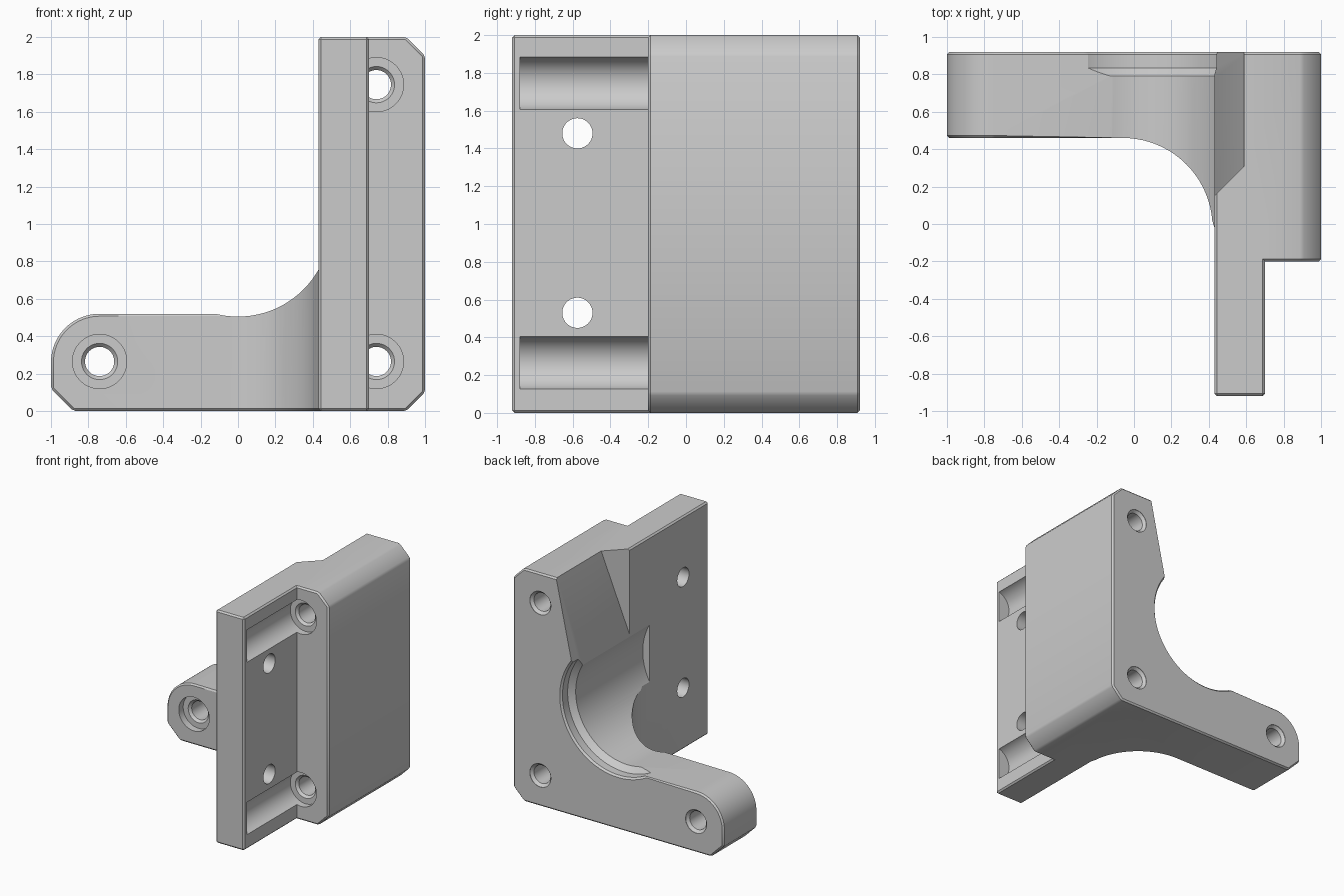
import bpy, bmesh, math
from mathutils import Vector, Matrix

old = bpy.data.objects.get("Cube")
if old:
    bpy.data.objects.remove(old, do_unlink=True)

grey = bpy.data.materials.new("plain grey")
grey.use_nodes = True
colour = (0.6, 0.6, 0.6, 1)
grey.diffuse_color = colour
grey.node_tree.nodes["Principled BSDF"].inputs["Base Color"].default_value = colour


def make(name, bm):
    bmesh.ops.recalc_face_normals(bm, faces=bm.faces)
    mesh = bpy.data.meshes.new(name)
    bm.to_mesh(mesh)
    bm.free()
    mesh.materials.append(grey)
    ob = bpy.data.objects.new(name, mesh)
    bpy.context.collection.objects.link(ob)
    return ob


def extrude(name, points, along):
    """Close a polygon of 3D points and extrude it along a vector."""
    bm = bmesh.new()
    face = bm.faces.new([bm.verts.new(p) for p in points])
    new = bmesh.ops.extrude_face_region(bm, geom=[face])["geom"]
    bmesh.ops.translate(bm, vec=along, verts=[v for v in new if isinstance(v, bmesh.types.BMVert)])
    return make(name, bm)


def lathe(name, profile, x, z, steps=64):
    """Turn (radius, y) points about a y-axis through x, z; both ends are capped."""
    bm = bmesh.new()
    rings = []
    for r, y in profile:
        angles = [2 * math.pi * (i + 0.5) / steps for i in range(steps)]
        rings.append([bm.verts.new((x + r * math.cos(a), y, z + r * math.sin(a))) for a in angles])
    for a, b in zip(rings, rings[1:]):
        for i in range(steps):
            j = (i + 1) % steps
            bm.faces.new((a[i], a[j], b[j], b[i]))
    bm.faces.new(rings[0])
    bm.faces.new(rings[-1])
    return make(name, bm)


def arc(cx, cy, r, start, end, steps=20):
    turn = [math.radians(start + (end - start) * i / steps) for i in range(steps + 1)]
    return [(cx + r * math.cos(t), cy + r * math.sin(t)) for t in turn]


def boolean(target, tool, operation="DIFFERENCE"):
    mod = target.modifiers.new("cut", "BOOLEAN")
    mod.operation, mod.solver, mod.object = operation, "EXACT", tool
    bpy.context.view_layer.objects.active = target
    bpy.ops.object.modifier_apply(modifier=mod.name)
    bpy.data.objects.remove(tool, do_unlink=True)


# Body: plan outline crossed with front outline
plan = [(-1, 0.92), (-1, 0.46)] + arc(-0.06, -0.02, 0.48, 90, 0)
plan[-1] = (0.43, -0.02)
plan += [(0.43, -0.92), (0.7, -0.92), (0.7, -0.2), (1, -0.2), (1, 0.92)]
front = [(-0.88, 0), (0.9, 0), (1, 0.1), (1, 1.9), (0.9, 2), (0.43, 2), (0.43, 0.9), (0, 0.52)]
front += arc(-0.74, 0.26, 0.26, 90, 180) + [(-1, 0.12)]
body = extrude("bracket_body", [(x, y, -0.5) for x, y in plan], (0, 0, 3))
outline = extrude("front_outline", [(x, -1.5, z) for x, z in front], (0, 3, 0))
boolean(body, outline, "INTERSECT")

# Small chamfer on the outer edges
bm = bmesh.new()
bm.from_mesh(body.data)
bmesh.ops.remove_doubles(bm, verts=bm.verts, dist=0.0005)
bmesh.ops.dissolve_limit(bm, angle_limit=0.01, verts=bm.verts, edges=bm.edges)


def outside(v):
    return math.hypot(v.co.x, v.co.z - 1) > 0.56


sharp = [e for e in bm.edges if len(e.link_faces) == 2 and e.calc_face_angle_signed() > 0.6
         and any(outside(v) for v in e.verts)]
bmesh.ops.bevel(bm, geom=sharp, offset=0.013, offset_type="OFFSET", segments=1,
                affect="EDGES", profile=0.5, clamp_overlap=False)
bm.to_mesh(body.data)
bm.free()

# Large stepped bore
bore = [(0.495, -0.12), (0.495, 0.79), (0.54, 0.835), (0.54, 0.905), (0.575, 0.94)]
boolean(body, lathe("bore_cutter", bore, 0, 1, 128))

# Sloping relief on the upper inner side
bm = bmesh.new()
for x, y, z in [(0.3, 0.02, 0.66), (0.3, 0.02, 2.1), (0.611, 0.331, 2.1)]:
    bm.verts.new((x, y, z))
    bm.verts.new((x, 1.1, z))
bmesh.ops.convex_hull(bm, input=bm.verts)
boolean(body, make("relief_cutter", bm))

# Screw holes with counterbores; the two in the block have access grooves
for x, z, start, seat in [(0.74, 0.265, -0.88, -0.14), (0.74, 1.745, -0.88, -0.14),
                          (-0.74, 0.265, 0.4, 0.52)]:
    screw = [(0.145, start), (0.145, seat), (0.097, seat), (0.078, seat + 0.02),
             (0.078, 0.895), (0.1, 0.917), (0.1, 1)]
    boolean(body, lathe("screw_cutter", screw, x, z))

# Cross holes through the plate
for z in (0.53, 1.48):
    hole = lathe("cross_hole_cutter", [(0.08, -1), (0.08, 1)], 0, 0)
    hole.data.transform(Matrix.Translation((0.5, -0.575, z)) @ Matrix.Rotation(math.pi / 2, 4, "Z"))
    boolean(body, hole)

# Smooth curved walls, sharp edges
bpy.ops.object.select_all(action="DESELECT")
body.select_set(True)
bpy.context.view_layer.objects.active = body
bpy.ops.object.shade_smooth_by_angle(angle=math.radians(25))
